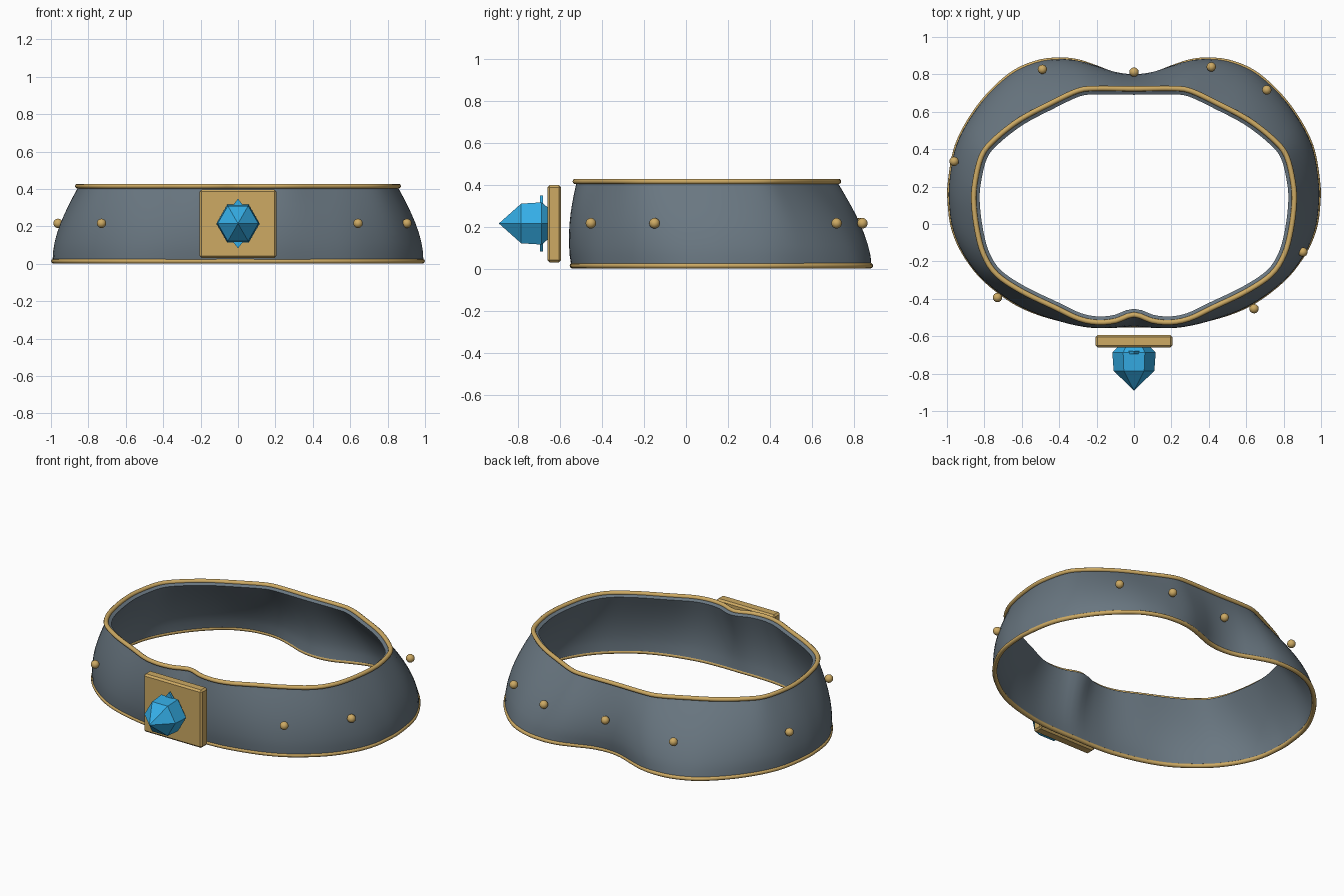
import bpy, bmesh, math
from mathutils import Vector, Matrix

if "Cube" in bpy.data.objects:
    bpy.data.objects.remove(bpy.data.objects["Cube"])


def material(name, rgb):
    m = bpy.data.materials.new(name)
    m.diffuse_color = (*rgb, 1)
    m.use_nodes = True
    m.node_tree.nodes["Principled BSDF"].inputs["Base Color"].default_value = m.diffuse_color
    return m


STEEL = material("steel grey", (0.142, 0.184, 0.22))
GOLD = material("antique gold", (0.61, 0.40, 0.125))
BLUE = material("gem blue", (0.035, 0.42, 0.79))


def finish(bm, name, mat, smooth=None):
    bmesh.ops.recalc_face_normals(bm, faces=bm.faces[:])
    me = bpy.data.meshes.new(name)
    bm.to_mesh(me)
    bm.free()
    ob = bpy.data.objects.new(name, me)
    bpy.context.collection.objects.link(ob)
    me.materials.append(mat)
    if smooth:
        bpy.ops.object.select_all(action='DESELECT')
        ob.select_set(True)
        bpy.context.view_layer.objects.active = ob
        bpy.ops.object.shade_smooth_by_angle(angle=math.radians(smooth))
    return ob


def loft(rings, name, mat, wrap=True, caps=False, smooth=None):
    """Skin a list of closed rings; wrap joins the last ring to the first."""
    bm = bmesh.new()
    vs = [[bm.verts.new(p) for p in r] for r in rings]
    n = len(rings[0])
    for a, b in zip(vs, vs[1:] + vs[:1] if wrap else vs[1:]):
        for i in range(n):
            j = (i + 1) % n
            bm.faces.new((a[i], a[j], b[j], b[i]))
    if caps:
        bm.faces.new(vs[0])
        bm.faces.new(vs[-1])
    return finish(bm, name, mat, smooth)


HALF = 72


def outline(half):
    """Closed mirrored outline from right-half points, evenly spaced front to back."""
    pts = [Vector(p) for p in half]
    flip = lambda p: Vector((-p.x, p.y))
    ext = [flip(pts[1])] + pts + [flip(pts[-2])]
    fine = []
    for a, b, c, d in zip(ext, ext[1:], ext[2:], ext[3:]):
        for k in range(20):
            t = k / 20
            fine.append(0.5 * (2 * b + (c - a) * t + (2 * a - 5 * b + 4 * c - d) * t * t
                               + (3 * b - a - 3 * c + d) * t ** 3))
    fine.append(pts[-1])
    run = [0]
    for a, b in zip(fine, fine[1:]):
        run.append(run[-1] + (b - a).length)
    out, k = [], 0
    for i in range(HALF + 1):
        s = run[-1] * i / HALF
        while k < len(fine) - 2 and run[k + 1] < s:
            k += 1
        out.append(fine[k].lerp(fine[k + 1], (s - run[k]) / (run[k + 1] - run[k])))
    return out + [flip(p) for p in reversed(out[1:-1])]


def normals(loop):
    res = []
    for i in range(len(loop)):
        t = (loop[(i + 1) % len(loop)] - loop[i - 1]).normalized()
        res.append(Vector((t.y, -t.x)))
    return res


top = outline([(0, -.487), (.1, -.52), (.2, -.528), (.3, -.507), (.42, -.45), (.6, -.363),
               (.735, -.272), (.803, -.17), (.838, -.05), (.858, .1), (.853, .22), (.815, .37),
               (.74, .46), (.61, .56), (.45, .645), (.3, .715), (.2, .727), (0, .725)])
bottom = outline([(0, -.545), (.15, -.545), (.3, -.532), (.5, -.483), (.655, -.412),
                  (.81, -.29), (.91, -.16), (.968, -.03), (.988, .1), (.987, .23), (.945, .435),
                  (.825, .64), (.668, .797), (.525, .866), (.4, .883), (.3, .873), (.2, .84),
                  (.1, .803), (0, .79)])
n_top, n_bottom = normals(top), normals(bottom)


def wall(t, z, inset):
    ring = []
    for a, b, na, nb in zip(bottom, top, n_bottom, n_top):
        p, n = a.lerp(b, t), na.lerp(nb, t).normalized()
        bulge = .02 + .012 * min(1, max(0, (p.y + .5) / 1.1))
        p = p + n * (bulge * math.sin(math.pi * t ** .8) - inset)
        ring.append((p.x, p.y, z))
    return ring


# Flared band: outer skin up, inner skin down, with a lip stepping in at the top
steps = [i / 8 for i in range(9)]
outer = [wall(t, .012 + .403 * t, .008 * t ** 4) for t in steps]
inner = [wall(t, .022 + .38 * t, .017 + .017 * t ** 3) for t in reversed(steps)]
loft(outer + inner, "band", STEEL, smooth=40)


# Rolled trim along both edges
def trim(loop, ns, z, inset, name):
    rings = []
    for k in range(10):
        a = 2 * math.pi * k / 10
        rings.append([(*(p + n * (.014 * math.cos(a) - inset)), z + .013 * math.sin(a))
                      for p, n in zip(loop, ns)])
    loft(rings, name, GOLD, smooth=50)


trim(top, n_top, .415, .002, "top_trim")
trim(bottom, n_bottom, .014, .006, "bottom_trim")

# Round rivets around the band
for i, (x, y) in enumerate([(.642, -.453), (.903, -.15), (.71, .717), (.413, .84),
                            (0, .812), (-.49, .827), (-.962, .335), (-.73, -.393)]):
    bm = bmesh.new()
    bmesh.ops.create_uvsphere(bm, u_segments=16, v_segments=10, radius=.025,
                              matrix=Matrix.Translation((x, y, .216)))
    finish(bm, f"rivet_{i + 1}", GOLD, smooth=60)

# Front plaque with bevelled edges
bm = bmesh.new()
bmesh.ops.create_cube(bm, size=1, matrix=Matrix.Translation((0, -.627, .214))
                      @ Matrix.Diagonal((.41, .066, .368, 1)))
bmesh.ops.bevel(bm, geom=bm.edges[:], offset=.011, segments=1, affect='EDGES')
finish(bm, "plaque", GOLD)


# Faceted six-sided gem and the pointed collar behind it
def polygon(n, rx, rz, y):
    return [(rx * math.cos(2 * math.pi * k / n), y, .215 + rz * math.sin(2 * math.pi * k / n))
            for k in range(n)]


loft([polygon(6, r, r, y) for r, y in [(.08, -.65), (.116, -.687), (.109, -.785), (.001, -.89)]],
     "gem", BLUE, wrap=False, caps=True)
loft([polygon(4, .1, .133, y) for y in (-.68, -.694)],
     "gem_collar", BLUE, wrap=False, caps=True)
